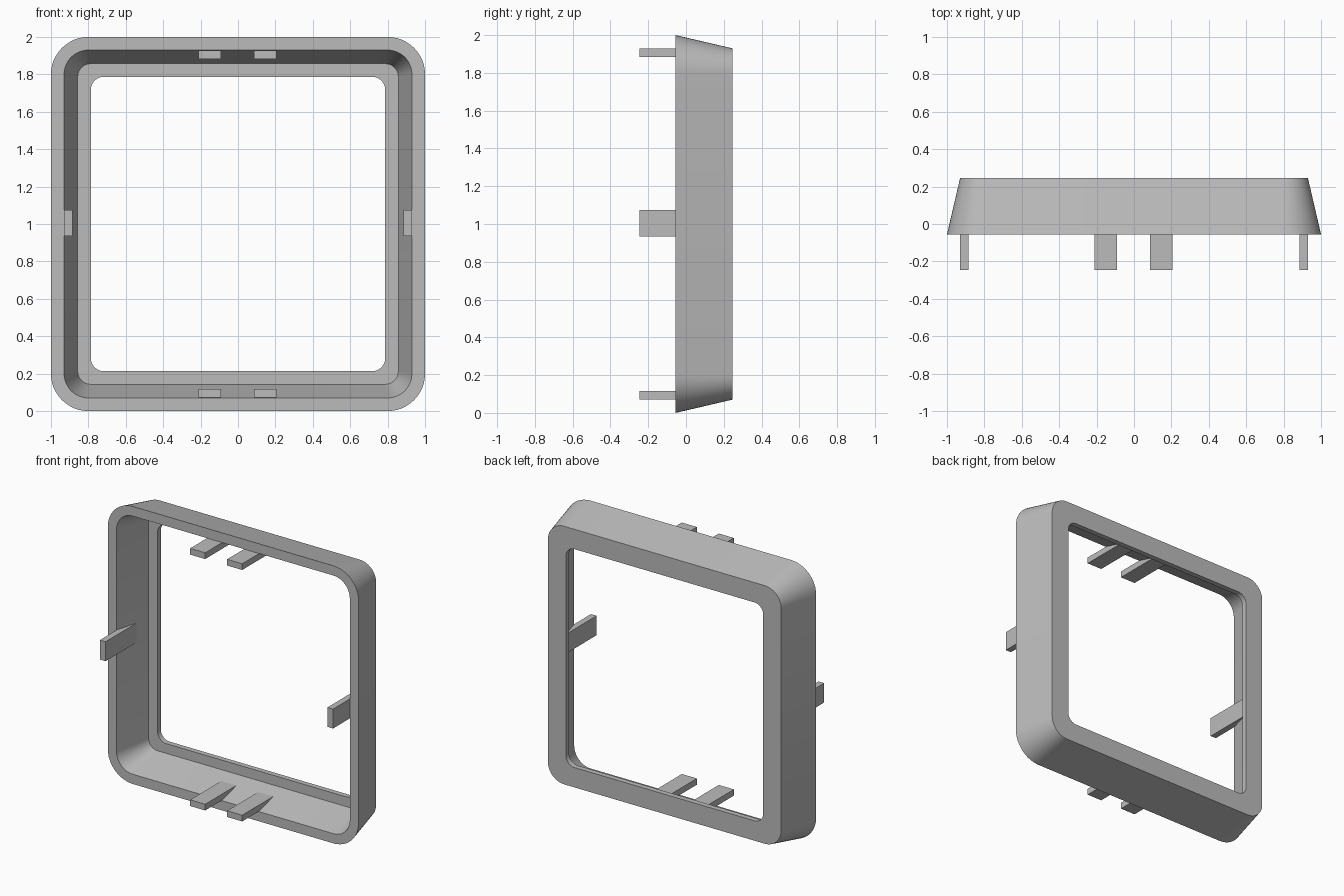
import bpy, bmesh, math

if "Cube" in bpy.data.objects:
    bpy.data.objects.remove(bpy.data.objects["Cube"])

grey = bpy.data.materials.new("light grey")
grey.diffuse_color = (0.5, 0.5, 0.5, 1)
grey.use_nodes = True
grey.node_tree.nodes["Principled BSDF"].inputs["Base Color"].default_value = grey.diffuse_color

STEPS = 12   # segments per rounded corner


def rounded_square(bm, half, radius, y):
    """Closed loop of vertices in the XZ plane, centred at z = 1."""
    c = half - radius
    loop = []
    for q, (sx, sz) in enumerate([(1, 1), (-1, 1), (-1, -1), (1, -1)]):
        for i in range(STEPS + 1):
            a = math.pi / 2 * (q + i / STEPS)
            loop.append(bm.verts.new((sx * c + radius * math.cos(a), y,
                                      1 + sz * c + radius * math.sin(a))))
    return loop


def finish(bm, name):
    bmesh.ops.recalc_face_normals(bm, faces=bm.faces)
    mesh = bpy.data.meshes.new(name)
    bm.to_mesh(mesh)
    bm.free()
    obj = bpy.data.objects.new(name, mesh)
    mesh.materials.append(grey)
    bpy.context.collection.objects.link(obj)
    return obj


# Tapered frame: half size, corner radius and depth of each ring of the section
section = [
    (1.0, 0.20, -0.055),     # outer front edge
    (0.93, 0.13, 0.245),     # outer back edge
    (0.787, 0.07, 0.245),    # opening, back
    (0.787, 0.07, 0.207),    # opening, front of lip
    (0.857, 0.07, 0.207),    # lip meets inner wall
    (0.93, 0.13, -0.055),    # inner front edge
]
bm = bmesh.new()
rings = [rounded_square(bm, *s) for s in section]
n = len(rings[0])
for k, a in enumerate(rings):
    b = rings[(k + 1) % len(rings)]
    for i in range(n):
        j = (i + 1) % n
        bm.faces.new((a[i], a[j], b[j], b[i]))
frame = finish(bm, "frame")
bpy.context.view_layer.objects.active = frame
frame.select_set(True)
bpy.ops.object.shade_smooth_by_angle(angle=math.radians(30))


# Clip tabs that project forward from the inner wall
def tab(name, x, z, width, height):
    y0, y1 = -0.245, 0.11
    bm = bmesh.new()
    bmesh.ops.create_cube(bm, size=1)
    for v in bm.verts:
        v.co = (x + v.co.x * width, (y0 + y1) / 2 + v.co.y * (y1 - y0),
                z + v.co.z * height)
    finish(bm, name)


for side, s in (("top", 1), ("bottom", -1)):
    for lr, x in (("left", -0.15), ("right", 0.145)):
        tab(f"{side}_{lr}_tab", x, 1 + s * 0.906, 0.12, 0.045)
for lr, s in (("left", -1), ("right", 1)):
    tab(f"{lr}_side_tab", s * 0.907, 1.005, 0.045, 0.14)
